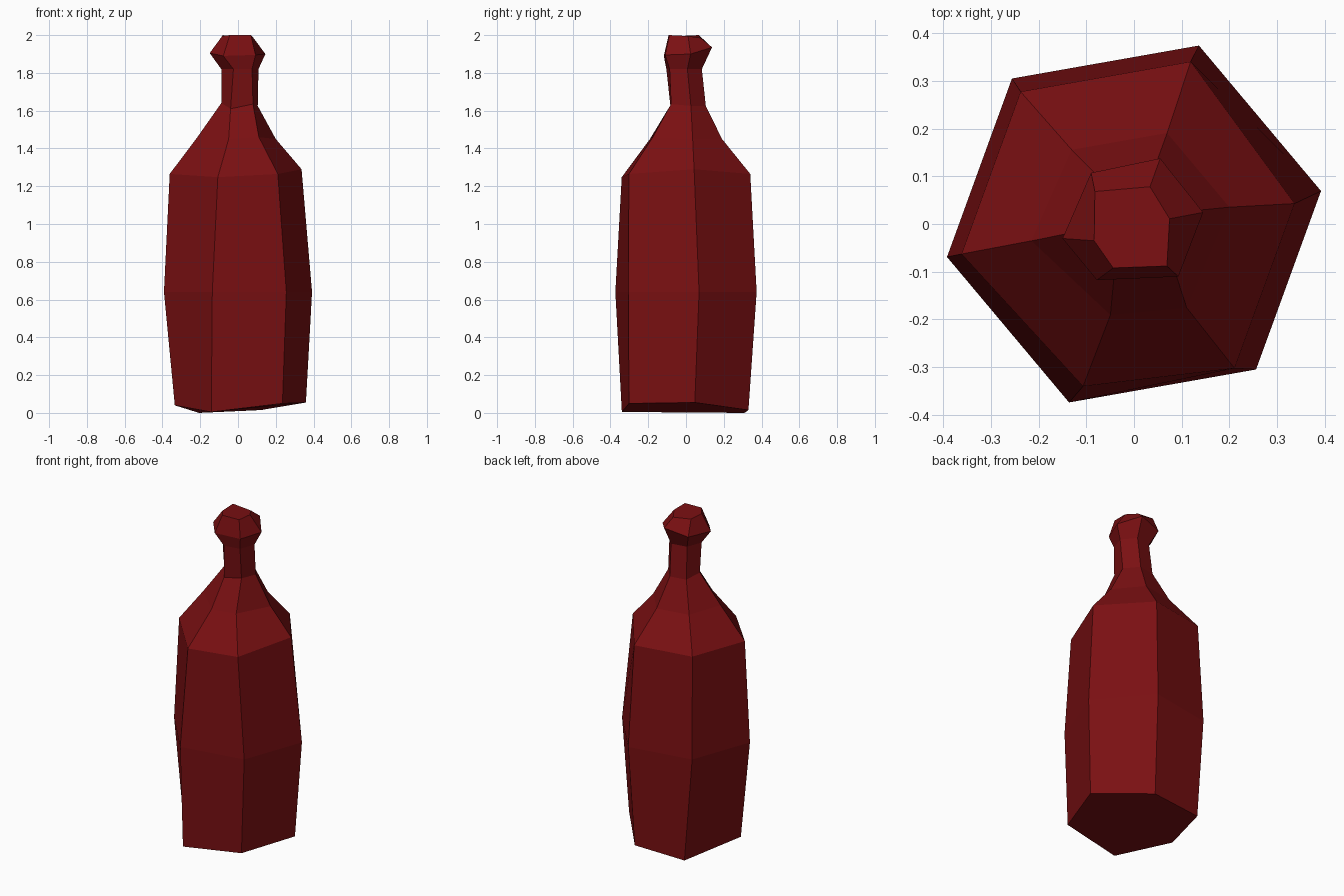
import bpy, bmesh, math

glass = bpy.data.materials.new("dark red glass")
glass.diffuse_color = (0.195, 0.005, 0.006, 1)

SIDES, TURN = 6, math.radians(10)

# Bottle profile: height, radius, centre x, centre y
profile = [
    (0.030, 0.355, 0.00, 0.00),    # base
    (0.640, 0.398, 0.00, 0.00),    # belly
    (1.265, 0.362, -0.005, 0.00),  # shoulder
    (1.450, 0.203, 0.00, 0.00),    # upper shoulder
    (1.625, 0.103, 0.003, 0.008),  # neck bottom
    (1.820, 0.100, 0.01, -0.01),   # neck top
    (1.905, 0.140, 0.00, 0.00),    # lip
    (1.995, 0.098, 0.00, 0.00),    # top
]

# Hand-shaped dents: (ring, corner) -> small x, y, z shift
nudges = {
    (0, 0): (.01, -.015, .025), (0, 1): (0, -.003, -.015), (0, 2): (.022, .038, -.03),
    (0, 3): (.015, 0, .01), (0, 4): (-.02, -.006, -.025), (0, 5): (.007, -.03, .02),
    (2, 0): (-.015, -.02, .025), (2, 4): (.022, 0, -.017), (2, 5): (-.017, -.025, 0),
    (3, 3): (-.015, 0, .01), (3, 4): (.02, 0, 0), (3, 5): (-.02, -.02, .01),
    (4, 3): (.01, 0, .015), (4, 4): (-.007, .008, -.015), (4, 5): (.01, -.008, .01),
    (6, 0): (.007, 0, -.005), (6, 1): (.007, .006, .03), (6, 3): (-.012, -.006, 0),
    (6, 4): (-.03, .014, -.015), (6, 5): (.003, -.003, -.01),
    (7, 0): (-.022, -.006, 0), (7, 1): (0, -.014, -.01), (7, 2): (-.019, -.007, .005),
    (7, 3): (.013, -.018, 0), (7, 4): (-.01, 0, .005), (7, 5): (.006, -.013, .005),
}

bm = bmesh.new()
rings = []
for i, (z, r, cx, cy) in enumerate(profile):
    ring = []
    for k in range(SIDES):
        a = TURN + k * math.tau / SIDES
        dx, dy, dz = nudges.get((i, k), (0, 0, 0))
        ring.append(bm.verts.new((cx + r * math.cos(a) + dx,
                                  cy + r * math.sin(a) + dy, z + dz)))
    rings.append(ring)

# Sides, then the closed base and top
for lo, hi in zip(rings, rings[1:]):
    for k in range(SIDES):
        n = (k + 1) % SIDES
        bm.faces.new((lo[k], lo[n], hi[n], hi[k]))
bm.faces.new(rings[0][::-1])
bm.faces.new(rings[-1])

mesh = bpy.data.meshes.new("bottle")
bm.to_mesh(mesh)
bm.free()
mesh.materials.append(glass)
bottle = bpy.data.objects.new("bottle", mesh)
bpy.context.collection.objects.link(bottle)
